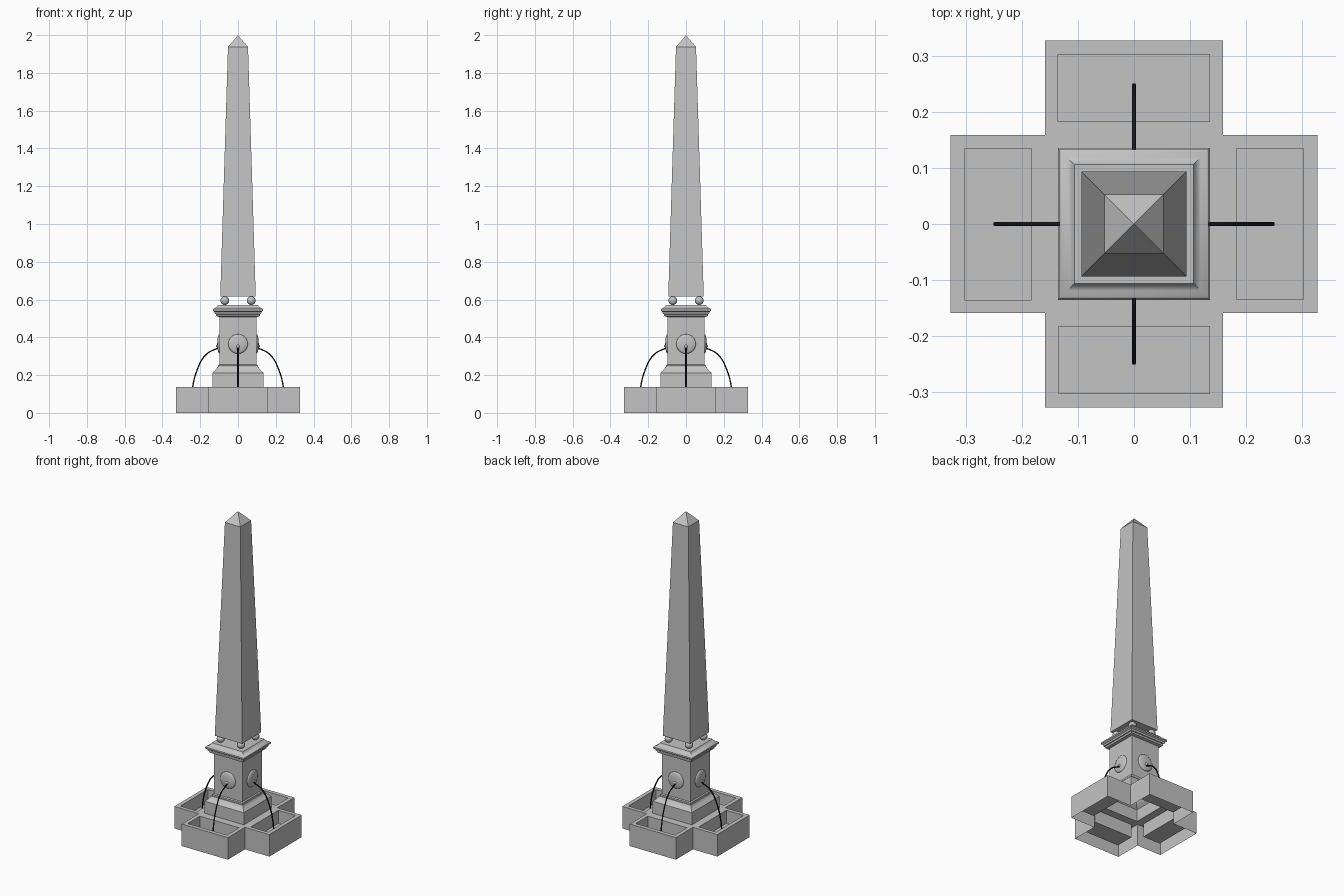
import bpy, bmesh, math
from mathutils import Matrix

cube = bpy.data.objects.get("Cube")
if cube:
    bpy.data.objects.remove(cube, do_unlink=True)


def material(name, rgb, rough):
    m = bpy.data.materials.new(name)
    m.use_nodes = True
    m.diffuse_color = (*rgb, 1)
    bsdf = m.node_tree.nodes["Principled BSDF"]
    bsdf.inputs["Base Color"].default_value = (*rgb, 1)
    bsdf.inputs["Roughness"].default_value = rough
    return m


STONE = material("grey stone", (0.55, 0.55, 0.55), 0.8)
WATER = material("black water jet", (0.01, 0.01, 0.01), 0.5)


def loft(bm, rects, cap=False, open_side=None):
    """Join stacked rectangles (x0, x1, y0, y1, z) into a surface."""
    loops = [[bm.verts.new(p) for p in
              ((x0, y0, z), (x1, y0, z), (x1, y1, z), (x0, y1, z))]
             for x0, x1, y0, y1, z in rects]
    for n, (a, b) in enumerate(zip(loops, loops[1:])):
        for i in range(4):
            if n == 0 and i == open_side:
                continue
            j = (i + 1) % 4
            bm.faces.new((a[i], a[j], b[j], b[i]))
    if cap:
        bm.faces.new(loops[-1])


def squares(profile):
    return [(-r, r, -r, r, z) for r, z in profile]


def finish(bm, name, smooth=None):
    bmesh.ops.remove_doubles(bm, verts=bm.verts, dist=0.0002)
    mesh = bpy.data.meshes.new(name)
    bm.to_mesh(mesh)
    bm.free()
    mesh.materials.append(STONE)
    ob = bpy.data.objects.new(name, mesh)
    bpy.context.collection.objects.link(ob)
    if smooth:
        select(ob)
        bpy.ops.object.shade_smooth_by_angle(angle=math.radians(smooth))
    return ob


def select(ob):
    bpy.ops.object.select_all(action="DESELECT")
    ob.select_set(True)
    bpy.context.view_layer.objects.active = ob


def four_around(ob, name):
    """Repeat an object on the other three sides."""
    ob.name = name + "_1"
    for k in range(1, 4):
        copy = bpy.data.objects.new(f"{name}_{k + 1}", ob.data)
        copy.rotation_euler.z = k * math.pi / 2
        bpy.context.collection.objects.link(copy)


# Four basins, open underneath, each with a rim and a sunken floor
RIM, FLOOR = 0.137, 0.055
CORE, REACH = 0.159, 0.327
bm = bmesh.new()
outer = (CORE, REACH, -CORE, CORE)
inner = (0.183, 0.302, -0.135, 0.135)
loft(bm, [(*outer, 0), (*outer, RIM), (*inner, RIM), (*inner, FLOOR)],
     cap=True, open_side=3)
four_around(finish(bm, "basin"), "basin")

# Kerb between the basins and the pedestal
bm = bmesh.new()
loft(bm, squares([(CORE, RIM), (0.135, RIM)]))
finish(bm, "kerb")

# Pedestal with base moulding, die and cornice
bm = bmesh.new()
loft(bm, squares([
    (0.135, RIM), (0.135, 0.212), (0.130, 0.217), (0.121, 0.224),
    (0.113, 0.235), (0.110, 0.242), (0.105, 0.242), (0.105, 0.252),
    (0.098, 0.256), (0.098, 0.508), (0.115, 0.512), (0.117, 0.522),
    (0.122, 0.524), (0.124, 0.534), (0.133, 0.540), (0.133, 0.549),
    (0.129, 0.552), (0.119, 0.556), (0.111, 0.562), (0.106, 0.572)]), cap=True)
finish(bm, "pedestal", 35)

# Balls carrying the shaft
for x in (-1, 1):
    for y in (-1, 1):
        bm = bmesh.new()
        bmesh.ops.create_uvsphere(
            bm, u_segments=20, v_segments=12, radius=0.023,
            matrix=Matrix.Translation((0.07 * x, 0.07 * y, 0.594)))
        side = ("right" if x < 0 else "left")
        finish(bm, ("front_" if y < 0 else "back_") + side + "_ball", 60)

# Tapered shaft with pyramid tip
bm = bmesh.new()
loft(bm, squares([(0, 0.615), (0.094, 0.615), (0.053, 1.937), (0, 2.0)]))
finish(bm, "obelisk_shaft")

# Domed round medallions with a small spout
bm = bmesh.new()
for r, depth, z in ((0.052, 0.012, 0.365), (0.012, 0.018, 0.352)):
    bmesh.ops.create_uvsphere(
        bm, u_segments=24, v_segments=12, radius=1,
        matrix=Matrix.Translation((0.098, 0, z))
        @ Matrix.Diagonal((depth, r, r, 1)) @ Matrix.Rotation(math.pi / 2, 4, "Y"))
four_around(finish(bm, "medallion", 60), "medallion")

# Water jets falling into the basins
curve = bpy.data.curves.new("water_jet", "CURVE")
curve.dimensions = "3D"
curve.bevel_depth = 0.004
curve.bevel_resolution = 1
curve.use_fill_caps = True
curve.resolution_u = 6
spline = curve.splines.new("BEZIER")
path = ((0.100, 0.347), (0.170, 0.308), (0.216, 0.228), (0.240, 0.138), (0.247, 0.062))
spline.bezier_points.add(len(path) - 1)
for p, (x, z) in zip(spline.bezier_points, path):
    p.co = (x, 0, z)
    p.handle_left_type = p.handle_right_type = "AUTO"
curve.materials.append(WATER)
jet = bpy.data.objects.new("water_jet", curve)
bpy.context.collection.objects.link(jet)
select(jet)
bpy.ops.object.convert(target="MESH")
four_around(bpy.context.object, "water_jet")
